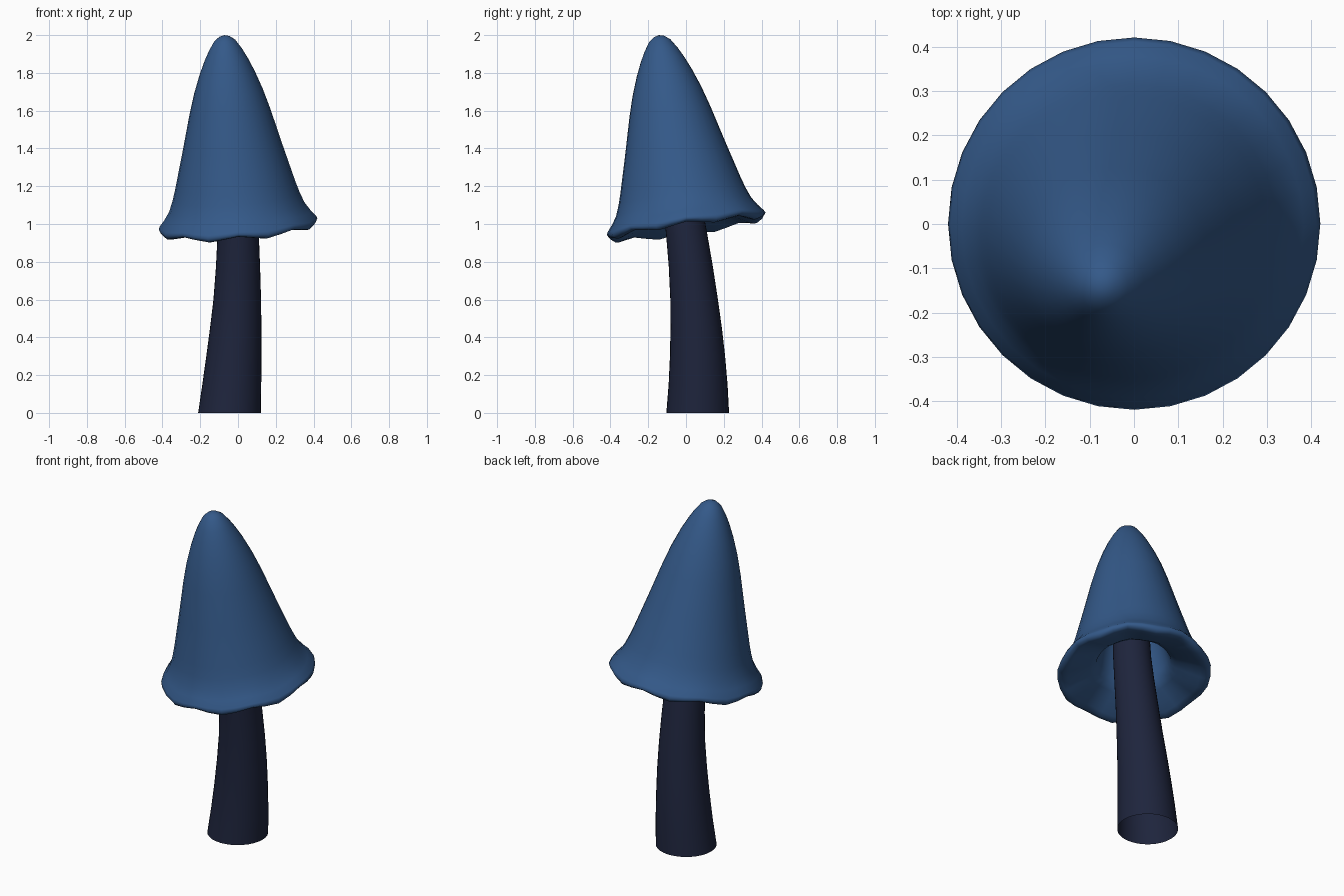
import bpy, bmesh, math

if "Cube" in bpy.data.objects:
    bpy.data.objects.remove(bpy.data.objects["Cube"])

SIDES = 32


def loft(name, rings, color):
    """Skin a list of rings (each a list of points; a single point closes the end)."""
    bm = bmesh.new()
    loops = [[bm.verts.new(p) for p in ring] for ring in rings]
    for a, b in zip(loops, loops[1:]):
        for i in range(SIDES):
            j = (i + 1) % SIDES
            if len(a) == 1:
                bm.faces.new((a[0], b[j], b[i]))
            elif len(b) == 1:
                bm.faces.new((a[i], a[j], b[0]))
            else:
                bm.faces.new((a[i], a[j], b[j], b[i]))
    bmesh.ops.recalc_face_normals(bm, faces=bm.faces)
    mesh = bpy.data.meshes.new(name)
    bm.to_mesh(mesh)
    bm.free()
    obj = bpy.data.objects.new(name, mesh)
    bpy.context.collection.objects.link(obj)
    mat = bpy.data.materials.new(name + "_color")
    mat.diffuse_color = (*color, 1)
    mat.use_nodes = True
    mat.node_tree.nodes["Principled BSDF"].inputs["Base Color"].default_value = mat.diffuse_color
    mesh.materials.append(mat)
    bpy.ops.object.select_all(action='DESELECT')
    obj.select_set(True)
    bpy.context.view_layer.objects.active = obj
    bpy.ops.object.shade_smooth_by_angle(angle=math.radians(80))
    return obj


def angles():
    return [2 * math.pi * i / SIDES for i in range(SIDES)]


# Cap: leaning bell with a wavy lip and a hollow underside
LEAN_X, LEAN_Y = -0.07, -0.14


def cap_ring(r, h, wave=0.0):
    ring = []
    for a in (angles() if r > 0 else [0]):
        x = r * math.cos(a) + LEAN_X * h
        y = r * math.sin(a) + LEAN_Y * h
        z = 1 + h - LEAN_X * x - LEAN_Y * y + wave * math.cos(8 * a)
        ring.append((x, y, z))
    return ring


# (radius, height above rim, wave) from inner hollow, round the lip, to the tip
cap_profile = [
    (0, 0.62, 0), (0.07, 0.58, 0), (0.13, 0.40, 0), (0.17, 0.22, 0),
    (0.19, 0.11, 0), (0.205, 0.06, 0.002), (0.24, 0.035, 0.005),
    (0.31, 0.005, 0.010), (0.36, -0.018, 0.012),
    (0.388, -0.026, 0.012), (0.408, -0.022, 0.012), (0.42, -0.006, 0.008),
    (0.413, 0.010, 0.006), (0.386, 0.045, 0.004), (0.358, 0.09, 0.002),
    (0.336, 0.15, 0), (0.318, 0.21, 0), (0.265, 0.41, 0), (0.214, 0.61, 0),
    (0.182, 0.72, 0), (0.146, 0.82, 0), (0.115, 0.892, 0), (0.088, 0.945, 0),
    (0.056, 0.995, 0), (0.028, 1.017, 0), (0, 1.025, 0),
]
loft("cap", [cap_ring(*p) for p in cap_profile], (0.034, 0.10, 0.25))

# Stem: curved tapering column, open at the foot, that runs up into the cap
# (centre x, centre y, z, radius)
stem_path = [
    (-0.045, 0.062, 0, 0.166), (-0.033, 0.064, 0.15, 0.156),
    (-0.022, 0.061, 0.3, 0.146), (-0.012, 0.054, 0.45, 0.136),
    (-0.004, 0.043, 0.6, 0.126), (0, 0.026, 0.77, 0.117),
    (0.001, 0.003, 0.95, 0.109), (-0.004, -0.020, 1.1, 0.104),
    (-0.015, -0.045, 1.3, 0.10),
]
stem_rings = [[(cx + r * math.cos(a), cy + r * math.sin(a), z) for a in angles()]
              for cx, cy, z, r in stem_path]
loft("stem", stem_rings, (0.013, 0.018, 0.046))
